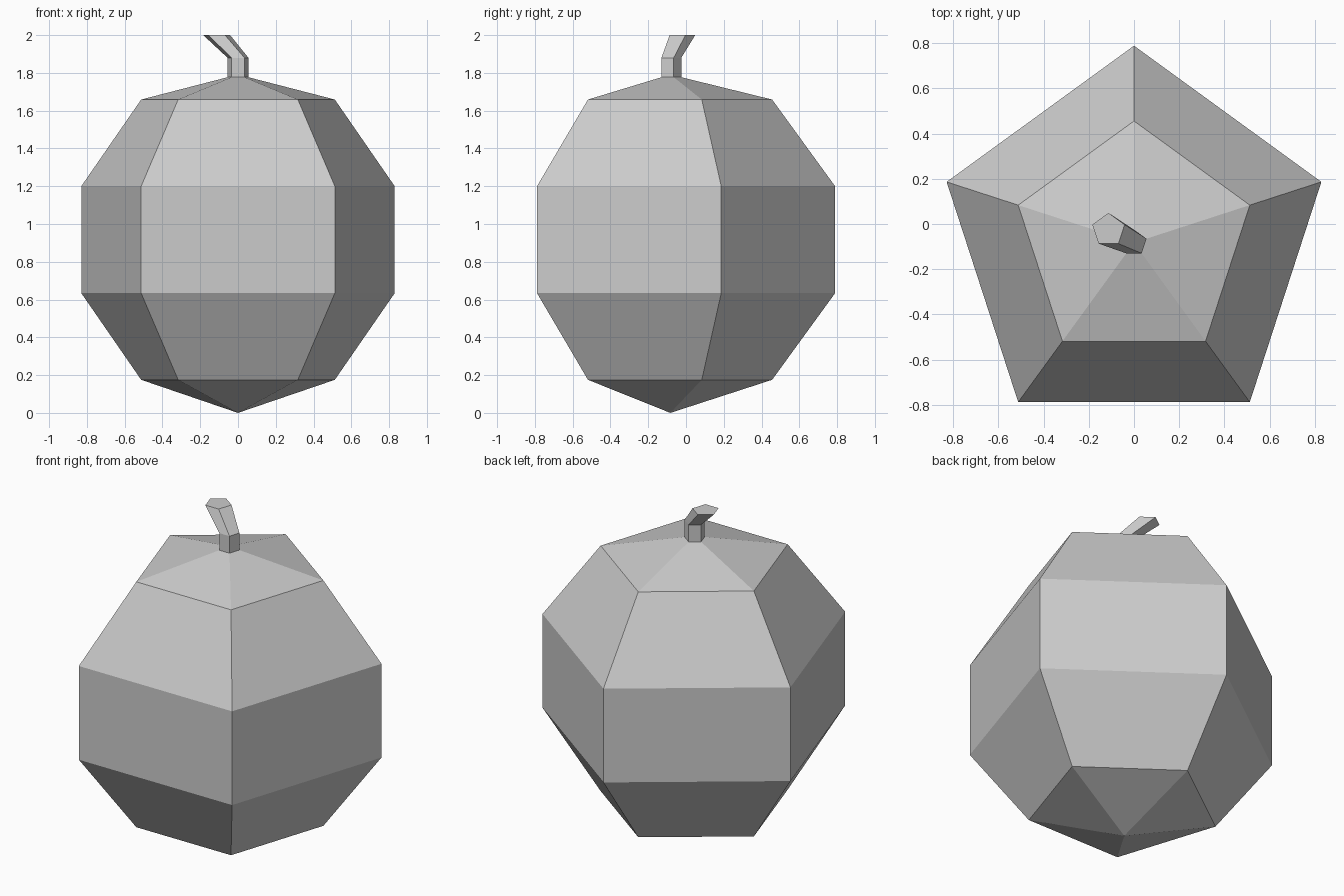
import bpy, bmesh
from math import sin, cos, pi

if "Cube" in bpy.data.objects:
    bpy.data.objects.remove(bpy.data.objects["Cube"])

SIDES = 5
CY = -0.083   # axis offset that centres the pentagon in y
R = 0.917     # body radius


def loft(name, rings, cap_bottom=False, cap_top=False):
    """Skin five-sided rings given as (x, y, z, radius); radius 0 is a point."""
    bm = bmesh.new()
    loops = []
    for x, y, z, r in rings:
        if r == 0:
            loops.append([bm.verts.new((x, y, z))] * SIDES)
            continue
        angles = [pi / 2 + 2 * pi * i / SIDES for i in range(SIDES)]
        loops.append([bm.verts.new((x + r * cos(a), y + r * sin(a), z)) for a in angles])
    for lo, hi in zip(loops, loops[1:]):
        for i in range(SIDES):
            j = (i + 1) % SIDES
            quad = [lo[i], lo[j], hi[j], hi[i]]
            bm.faces.new(list(dict.fromkeys(quad)))
    if cap_bottom:
        bm.faces.new(loops[0][::-1])
    if cap_top:
        bm.faces.new(loops[-1])
    mesh = bpy.data.meshes.new(name)
    bm.to_mesh(mesh)
    bm.free()
    obj = bpy.data.objects.new(name, mesh)
    bpy.context.collection.objects.link(obj)
    return obj


# Fruit body: low-poly sphere, with its top drawn in to meet the stem
body = [(0, CY, R - R * cos(pi * k / 5), R * sin(pi * k / 5)) for k in range(1, 5)]
loft("fruit_body", [(0, CY, 0, 0)] + body + [(0, CY, 1.777, 0.058)])

# Stem: short upright piece, then a bend to the back left that flares
loft("stem", [(0, CY, 1.777, 0.058),
              (0, CY, 1.88, 0.058),
              (-0.113, -0.026, 2.0, 0.075)], cap_top=True)
